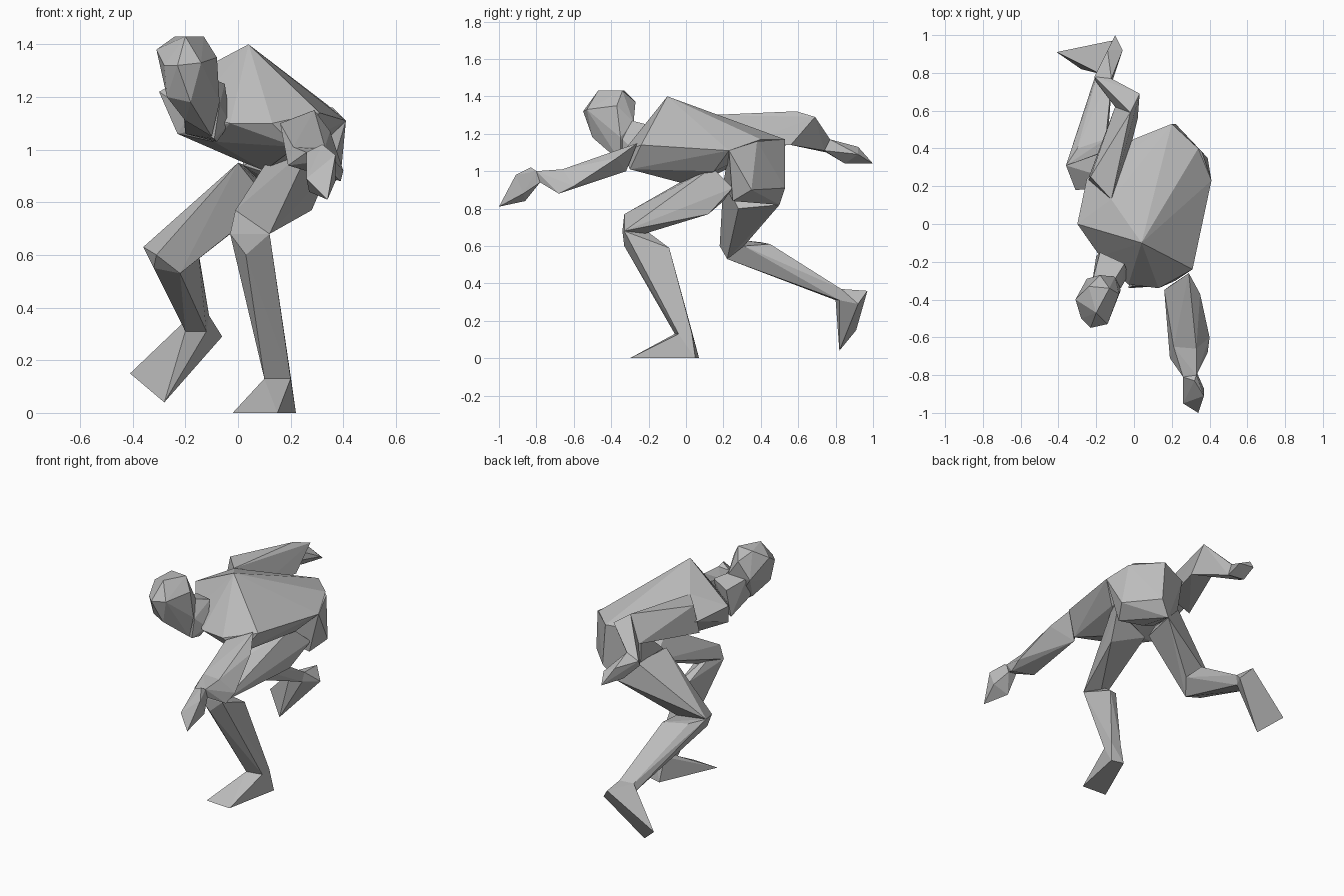
import bpy
import bmesh
from mathutils import Vector

default_cube = bpy.data.objects.get("Cube")
if default_cube:
    bpy.data.objects.remove(default_cube, do_unlink=True)

# One plain clay colour for the whole figure
clay = bpy.data.materials.new("clay_grey")
clay.use_nodes = True
clay.diffuse_color = (0.5, 0.5, 0.5, 1)
shader = next(n for n in clay.node_tree.nodes if n.type == "BSDF_PRINCIPLED")
shader.inputs["Base Color"].default_value = clay.diffuse_color


def add_hull(bm, points):
    """Add the faceted convex shell around points given in hundredths."""
    verts = [bm.verts.new(Vector(p) / 100) for p in points]
    result = bmesh.ops.convex_hull(bm, input=verts)
    spare = [g for g in result["geom_interior"] + result["geom_unused"]
             if isinstance(g, bmesh.types.BMVert)]
    bmesh.ops.delete(bm, geom=list(set(spare)), context="VERTS")


def make_part(name, *shells):
    """Build one flat-shaded object from one or more convex shells."""
    bm = bmesh.new()
    for points in shells:
        add_hull(bm, points)
    bmesh.ops.recalc_face_normals(bm, faces=bm.faces[:])
    mesh = bpy.data.meshes.new(name)
    bm.to_mesh(mesh)
    bm.free()
    mesh.materials.append(clay)
    part = bpy.data.objects.new(name, mesh)
    bpy.context.collection.objects.link(part)
    return part


def make_limb(name, *rings):
    """Span each neighbouring pair of joint rings with a shell."""
    return make_part(name, *[a + b for a, b in zip(rings, rings[1:])])


# Head and neck
make_part("head", [
    (-24, -33, 143), (-13, -34, 143), (-20, -47, 143),
    (-28, -50, 132), (-23, -55, 132), (-14, -53, 133),
    (-31, -40, 138), (-8, -37, 135), (-18, -27, 137),
    (-10, -28, 126), (-25, -29, 126), (-27, -47, 120),
    (-18, -50, 118), (-20, -39, 111), (-10, -35, 105), (-7, -35, 118)])
make_limb(
    "neck",
    [(-22, -30, 126), (-10, -29, 127), (-7, -34, 117), (-9, -34, 104), (-20, -37, 112)],
    [(-18, -15, 123), (-5, -21, 125), (-3, -27, 110), (-8, -27, 103), (-20, -17, 106)])

# Trunk
make_part("torso", [
    (4, -10, 140), (31, -24, 114), (41, 23, 111), (34, 40, 117),
    (20, 53, 117), (0, 45, 115), (-12, 13, 130), (-30, 0, 122),
    (-25, 24, 120), (-23, -10, 106), (-18, -17, 114), (-3, -32, 110),
    (13, -34, 110), (-9, -20, 103), (22, -30, 101), (10, 4, 92),
    (0, 2, 96), (30, 15, 100)])
make_part("pelvis", [
    (41, 23, 111), (36, 38, 116), (20, 53, 117), (0, 45, 115),
    (22, 53, 91), (39, 35, 90), (33, 25, 84), (15, 50, 82),
    (2, 43, 94), (2, 20, 94), (18, 30, 84)])

# Left arm reaching forward
left_shoulder = [(16, -35, 110), (29, -26, 115), (35, -37, 107), (20, -32, 100)]
left_elbow = [(21, -65, 101), (33, -66, 101), (40, -60, 92),
              (39, -68, 88), (19, -71, 94)]
left_wrist = [(26, -81, 99), (33, -80, 100), (33, -78, 94), (27, -78, 95)]
make_limb("left_arm", left_shoulder, left_elbow, left_wrist)
make_part("left_hand", left_wrist + [
    (32, -83, 102), (37, -91, 98), (37, -87, 88),
    (34, -100, 81), (26, -95, 89), (27, -86, 84)])

# Right arm swung back
right_shoulder = [(-23, 25, 130), (-12, 13, 130), (-5, 28, 113), (-25, 22, 112)]
right_elbow = [(-2, 59, 132), (3, 69, 129), (2, 56, 114), (-10, 62, 116)]
right_wrist = [(-21, 78, 114), (-12, 77, 117), (-12, 74, 111), (-20, 75, 110)]
make_limb("right_arm", right_shoulder, right_elbow, right_wrist)
make_part("right_hand", right_wrist + [
    (-14, 92, 113), (-6, 92, 109), (-10, 100, 104), (-15, 85, 104)])

# Left leg planted in front
left_hip = [(12, 2, 97), (28, 14, 102), (34, 25, 91), (28, 12, 77), (8, 20, 84)]
left_knee = [(-1, -33, 77), (-3, -34, 68), (12, -33, 68), (6, -24, 66)]
left_calf = [(5, -11, 60), (11, -9, 59), (3, -33, 60)]
left_ankle = [(10, -6, 13), (20, -4, 13), (20, 3, 14), (13, 3, 15)]
left_sole = [(-2, -29, 0), (15, -30, 0), (22, 5, 0), (14, 7, 0)]
make_limb("left_thigh", left_hip, left_knee)
make_limb("left_shin", left_knee + left_calf, left_ankle)
make_limb("left_foot", left_ankle, left_sole)

# Right leg trailing behind
right_hip = [(0, 20, 95), (3, 45, 94), (15, 50, 82), (12, 28, 80)]
right_knee = [(-36, 31, 63), (-31, 18, 60), (-22, 22, 53), (-15, 31, 60)]
right_calf = [(-30, 40, 62), (-15, 45, 61), (-32, 24, 55), (-22, 22, 53)]
right_ankle = [(-20, 80, 31), (-12, 82, 31), (-11, 83, 37), (-19, 80, 36)]
right_sole = [(-41, 91, 15), (-28, 82, 4), (-6, 92, 29), (-12, 97, 36)]
make_limb("right_thigh", right_hip, right_knee)
make_limb("right_shin", right_knee + right_calf, right_ankle)
make_limb("right_foot", right_ankle, right_sole)
